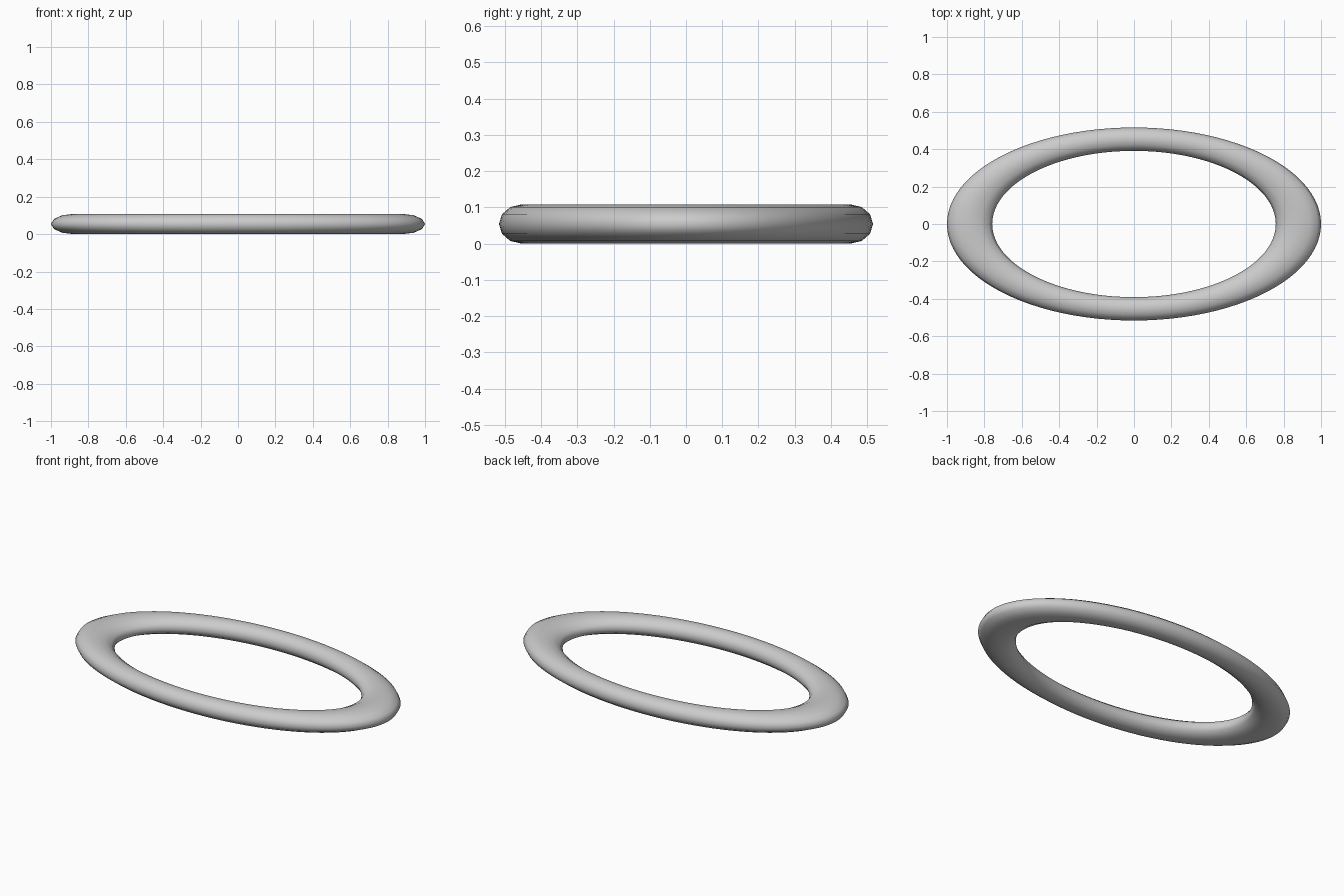
import bpy

if "Cube" in bpy.data.objects:
    bpy.data.objects.remove(bpy.data.objects["Cube"])

# Oval ring: a torus squashed in depth and height
OUTER, INNER = 1.0, 0.758
DEPTH, HEIGHT = 0.516, 0.108
minor = (OUTER - INNER) / 2

bpy.ops.mesh.primitive_torus_add(
    major_radius=OUTER - minor, minor_radius=minor,
    major_segments=96, minor_segments=12,
    location=(0, 0, HEIGHT / 2))
ring = bpy.context.object
ring.name = "oval_ring"
ring.scale = (1, DEPTH, HEIGHT / (2 * minor))
bpy.ops.object.transform_apply(location=False, rotation=False, scale=True)
bpy.ops.object.shade_smooth()
